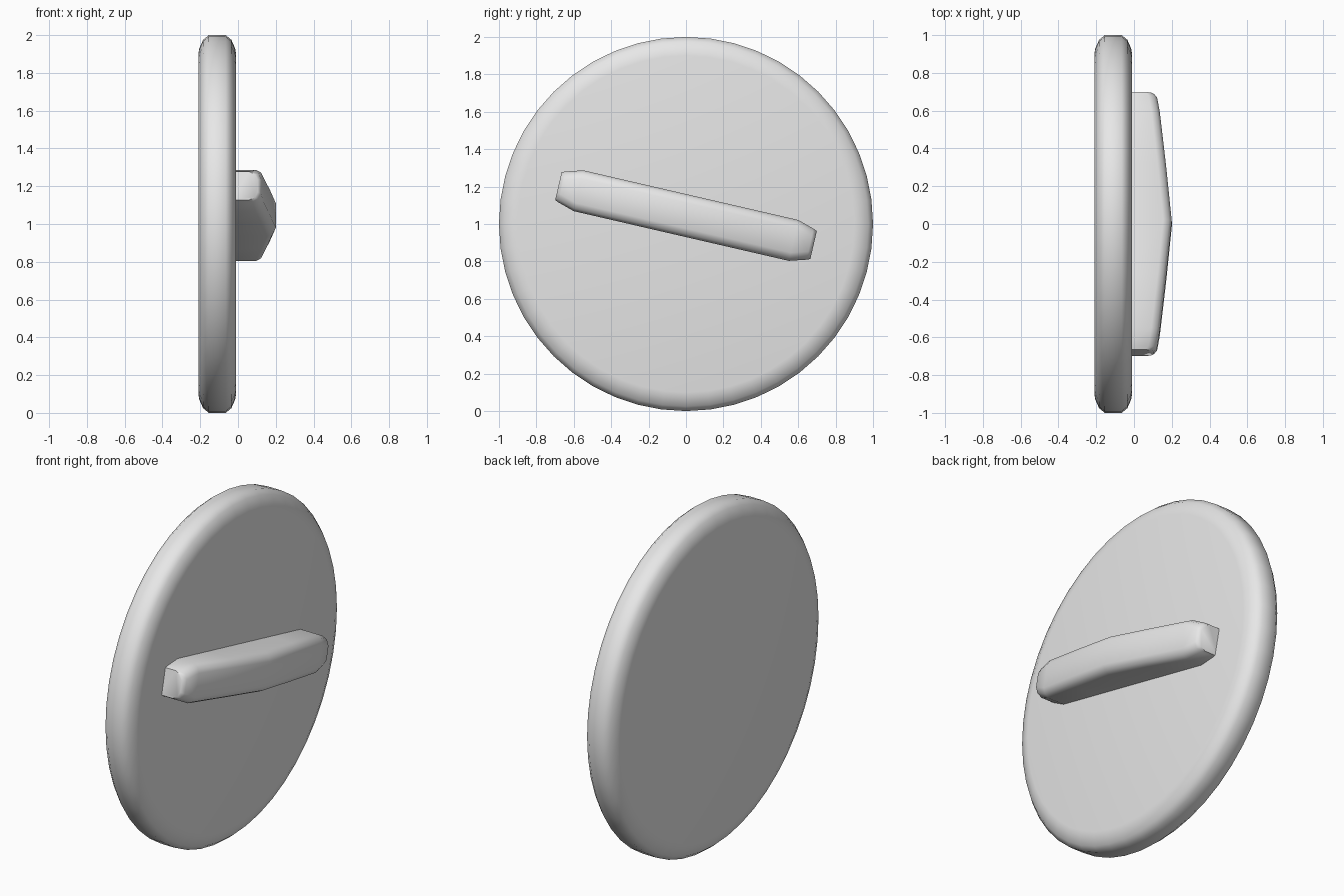
import bpy, bmesh, math
from mathutils import Matrix

cube = bpy.data.objects.get("Cube")
if cube:
    bpy.data.objects.remove(cube, do_unlink=True)

grey = bpy.data.materials.new("light grey")
grey.use_nodes = True
colour = (0.8, 0.8, 0.8, 1)
grey.diffuse_color = colour
grey.node_tree.nodes["Principled BSDF"].inputs["Base Color"].default_value = colour


def loft(name, rings, angle):
    """Skin a list of point loops and cap both ends."""
    bm = bmesh.new()
    loops = [[bm.verts.new(p) for p in ring] for ring in rings]
    n = len(loops[0])
    for a, b in zip(loops, loops[1:]):
        for i in range(n):
            j = (i + 1) % n
            bm.faces.new((a[i], a[j], b[j], b[i]))
    bm.faces.new(loops[0])
    bm.faces.new(loops[-1])
    bmesh.ops.recalc_face_normals(bm, faces=bm.faces)
    mesh = bpy.data.meshes.new(name)
    bm.to_mesh(mesh)
    bm.free()
    mesh.materials.append(grey)
    obj = bpy.data.objects.new(name, mesh)
    bpy.context.collection.objects.link(obj)
    bpy.ops.object.select_all(action='DESELECT')
    obj.select_set(True)
    bpy.context.view_layer.objects.active = obj
    bpy.ops.object.shade_smooth_by_angle(angle=math.radians(angle))
    return obj


# Round plate with a softened rim: half profile as (radius, offset from mid plane)
half = [(0.90, 0.1), (0.93, 0.095), (0.975, 0.075), (1.0, 0.045)]
profile = half + [(r, -d) for r, d in reversed(half)]
segments = 48
rings = []
for r, d in profile:
    turns = [2 * math.pi * i / segments for i in range(segments)]
    rings.append([(d - 0.11, r * math.cos(t), 1 + r * math.sin(t)) for t in turns])
loft("round_plate", rings, 50)

# Grip bar: stations as (distance from middle, half width, height)
stations = [(0, 0.112, 0.2), (0.3, 0.112, 0.17), (0.59, 0.112, 0.137), (0.68, 0.085, 0.122), (0.7, 0.077, 0.105)]
stations = [(-u, w, h) for u, w, h in reversed(stations[1:])] + stations
rings = []
for u, w, h in stations:
    side = [(-0.03, w), (h - 0.045, w), (h - 0.015, w - 0.015), (h, w - 0.045)]
    rings.append([(x, u, v) for x, v in side] + [(x, u, -v) for x, v in reversed(side)])
bar = loft("grip_bar", rings, 50)
bar.data.transform(Matrix.Translation((0, 0, 1.045)) @ Matrix.Rotation(math.radians(-13), 4, 'X'))
